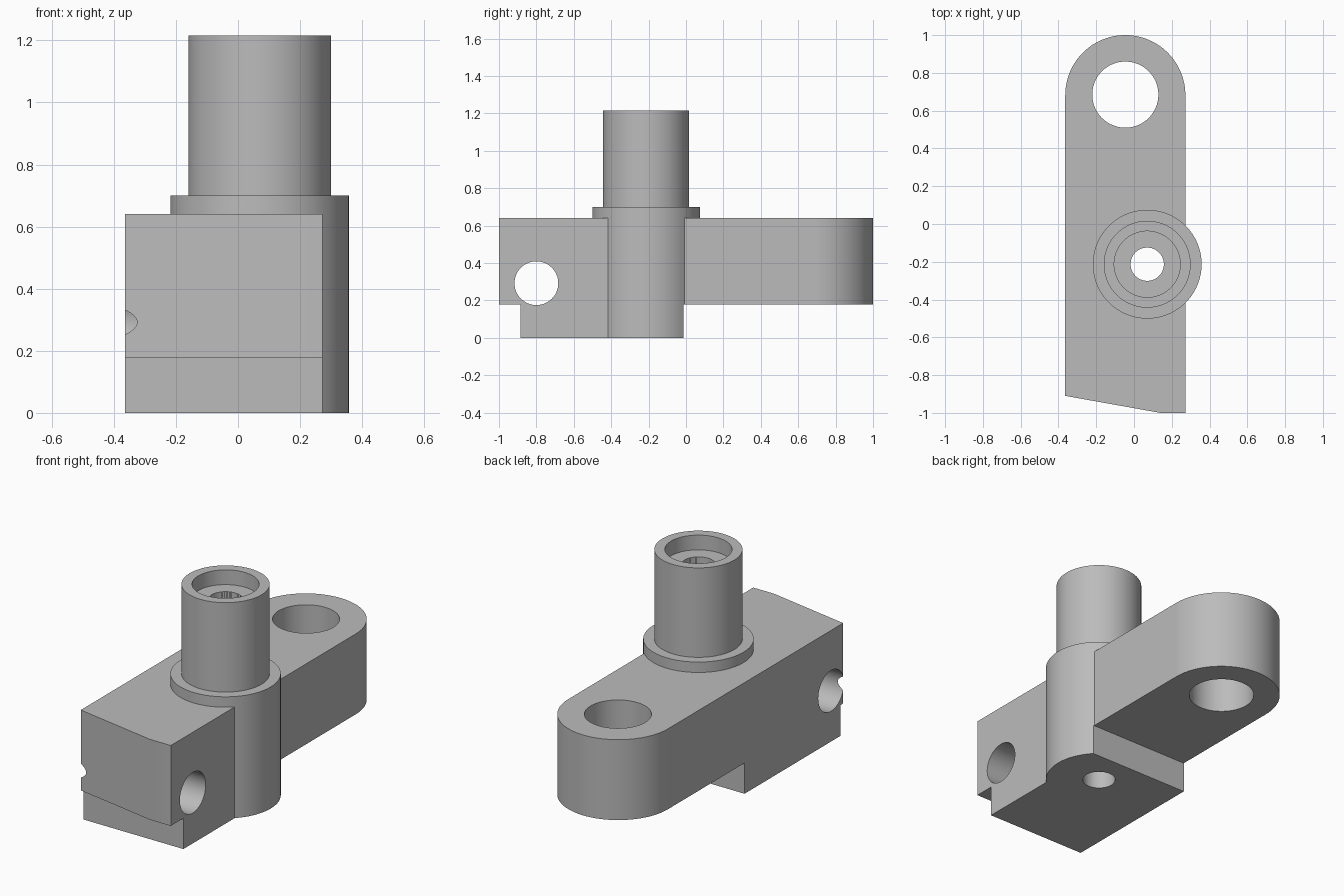
import bpy, bmesh, math
from mathutils import Matrix, Vector

cube = bpy.data.objects.get("Cube")
if cube:
    bpy.data.objects.remove(cube, do_unlink=True)

grey = bpy.data.materials.new("plain_grey")
grey.use_nodes = True
colour = (0.5, 0.5, 0.5, 1)
grey.diffuse_color = colour
grey.node_tree.nodes["Principled BSDF"].inputs["Base Color"].default_value = colour

# Main dimensions
LEFT, RIGHT = -0.364, 0.272
STEP, TOP = 0.177, 0.64
MID = (LEFT + RIGHT) / 2
END_R = (RIGHT - LEFT) / 2
END_Y = 1 - END_R
POST = Vector((0.07, -0.213, 0))
FOOT_BACK = -0.013
SEG = 96


def finish(name, bm):
    bmesh.ops.recalc_face_normals(bm, faces=bm.faces)
    mesh = bpy.data.meshes.new(name)
    bm.to_mesh(mesh)
    bm.free()
    mesh.materials.append(grey)
    obj = bpy.data.objects.new(name, mesh)
    bpy.context.collection.objects.link(obj)
    return obj


def extrude_plan(name, outline, z0, z1):
    bm = bmesh.new()
    face = bm.faces.new([bm.verts.new((x, y, z0)) for x, y in outline])
    new = bmesh.ops.extrude_face_region(bm, geom=[face])["geom"]
    verts = [v for v in new if isinstance(v, bmesh.types.BMVert)]
    bmesh.ops.translate(bm, verts=verts, vec=(0, 0, z1 - z0))
    return finish(name, bm)


def box(name, x0, x1, y0, y1, z0, z1):
    return extrude_plan(name, [(x0, y0), (x1, y0), (x1, y1), (x0, y1)], z0, z1)


def cylinder(name, centre, radius, depth, axis="Z"):
    bm = bmesh.new()
    matrix = Matrix.Translation(centre)
    if axis == "X":
        matrix = matrix @ Matrix.Rotation(math.pi / 2, 4, "Y")
    bmesh.ops.create_cone(bm, cap_ends=True, segments=SEG, radius1=radius,
                          radius2=radius, depth=depth, matrix=matrix)
    return finish(name, bm)


def lathe(name, profile, centre):
    bm = bmesh.new()
    verts = [bm.verts.new((r, 0, z)) for r, z in profile]
    edges = [bm.edges.new(pair) for pair in zip(verts, verts[1:])]
    bmesh.ops.spin(bm, geom=verts + edges, cent=(0, 0, 0), axis=(0, 0, 1),
                   angle=math.tau, steps=SEG, use_merge=False)
    bmesh.ops.remove_doubles(bm, verts=bm.verts, dist=1e-5)
    bmesh.ops.translate(bm, verts=bm.verts, vec=centre)
    return finish(name, bm)


def boolean(target, tool, operation):
    tool.hide_render = True
    mod = target.modifiers.new(operation.lower(), "BOOLEAN")
    mod.operation, mod.solver, mod.object = operation, "EXACT", tool
    bpy.ops.object.select_all(action="DESELECT")
    target.select_set(True)
    bpy.context.view_layer.objects.active = target
    bpy.ops.object.modifier_apply(modifier=mod.name)
    bpy.data.objects.remove(tool, do_unlink=True)


# Long arm: slanted front end, rounded back end
arc = [(MID + END_R * math.cos(a), END_Y + END_R * math.sin(a))
       for a in (math.pi * i / (SEG // 2) for i in range(SEG // 2 + 1))]
front = [(LEFT, -0.91), (0.14, -1), (RIGHT, -1)]
arm = extrude_plan("bracket_arm", front + arc, STEP, TOP)

# Foot block under the front half
foot = box("foot_block", LEFT, RIGHT, -0.885, FOOT_BACK, 0, STEP + 0.2)

# Round boss, collar and counterbored post, trimmed flush with the foot
post = lathe("boss_and_post", [(0, 0), (0.288, 0), (0.288, 0.7), (0.23, 0.7),
                               (0.23, 1.215), (0.175, 1.215), (0.175, 1.13),
                               (0, 1.13)], POST)
boolean(post, box("boss_trim", -1, 1, FOOT_BACK, 1, -1, STEP), "DIFFERENCE")

boolean(arm, foot, "UNION")
boolean(arm, post, "UNION")

# Through holes: post bore, back eye and crosswise pin hole
for hole in (cylinder("post_bore", POST, 0.088, 4),
             cylinder("eye_hole", (MID, 0.685, 0), 0.175, 4),
             cylinder("pin_hole", (0, -0.8, 0.292), 0.117, 4, "X")):
    boolean(arm, hole, "DIFFERENCE")

# Smooth round walls, crisp edges
arm.name = "post_bracket"
bpy.ops.object.shade_smooth_by_angle(angle=math.radians(30))
weighted = arm.modifiers.new("flat_faces", "WEIGHTED_NORMAL")
weighted.keep_sharp = True
